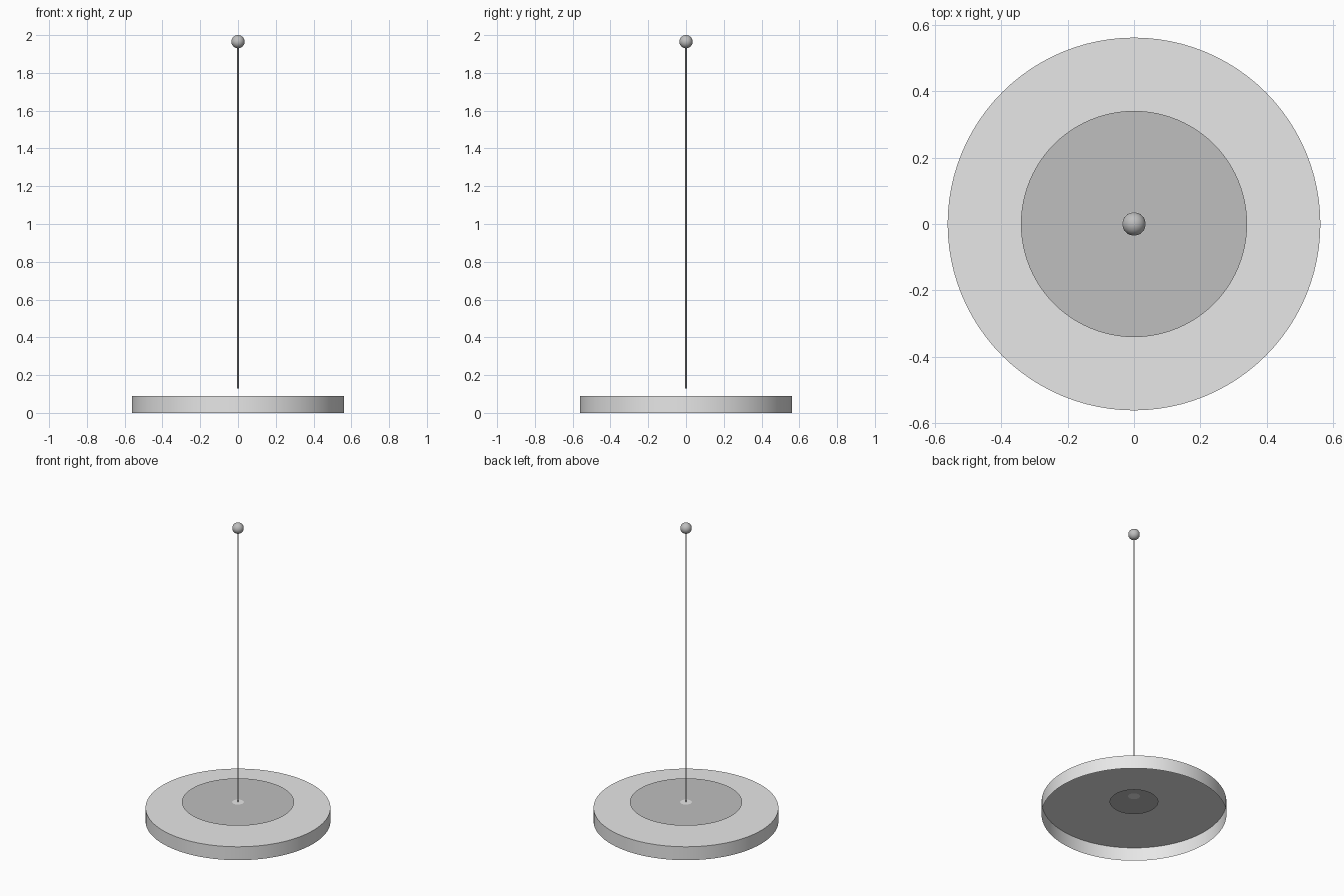
import bpy, math

if "Cube" in bpy.data.objects:
    bpy.data.objects.remove(bpy.data.objects["Cube"])


def material(name, v):
    m = bpy.data.materials.new(name)
    m.diffuse_color = (v, v, v, 1)
    m.use_nodes = True
    m.node_tree.nodes["Principled BSDF"].inputs["Base Color"].default_value = m.diffuse_color
    return m


LIGHT = material("light grey", 0.8)
MID = material("mid grey", 0.52)


def lathe(name, profile, mat, sides=96):
    """Revolve an open (radius, z) profile into a thin shell around z."""
    verts, faces = [], []
    for i in range(sides):
        a = 2 * math.pi * i / sides
        verts += [(r * math.cos(a), r * math.sin(a), z) for r, z in profile]
    n = len(profile)
    for i in range(sides):
        j = (i + 1) % sides
        for k in range(n - 1):
            faces.append((i * n + k, j * n + k, j * n + k + 1, i * n + k + 1))
    me = bpy.data.meshes.new(name)
    me.from_pydata(verts, [], faces)
    me.materials.append(mat)
    ob = bpy.data.objects.new(name, me)
    bpy.context.collection.objects.link(ob)
    smooth(ob)
    return ob


def smooth(ob):
    bpy.ops.object.select_all(action='DESELECT')
    ob.select_set(True)
    bpy.context.view_layer.objects.active = ob
    bpy.ops.object.shade_smooth_by_angle(angle=math.radians(30))


# base: open-bottomed drum whose top has a round hole
lathe("base_shell", [(0.562, 0), (0.562, 0.09), (0.145, 0.09)], LIGHT)

# flat plate floating just above the base
lathe("upper_plate", [(0.341, 0.128), (0.036, 0.128)], MID)

# small light spot at the foot of the rod
bpy.ops.mesh.primitive_circle_add(vertices=48, radius=0.036, fill_type='NGON',
                                  location=(0, 0, 0.128))
spot = bpy.context.object
spot.name = "centre_spot"
spot.data.materials.append(LIGHT)

# thin upright rod
bpy.ops.mesh.primitive_cylinder_add(vertices=16, radius=0.004, depth=1.82,
                                    location=(0, 0, 0.13 + 0.91))
rod = bpy.context.object
rod.name = "rod"
rod.data.materials.append(MID)
smooth(rod)

# ball on top of the rod
bpy.ops.mesh.primitive_uv_sphere_add(segments=32, ring_count=16, radius=0.035,
                                     location=(0, 0, 1.965))
ball = bpy.context.object
ball.name = "ball_tip"
ball.data.materials.append(MID)
smooth(ball)
